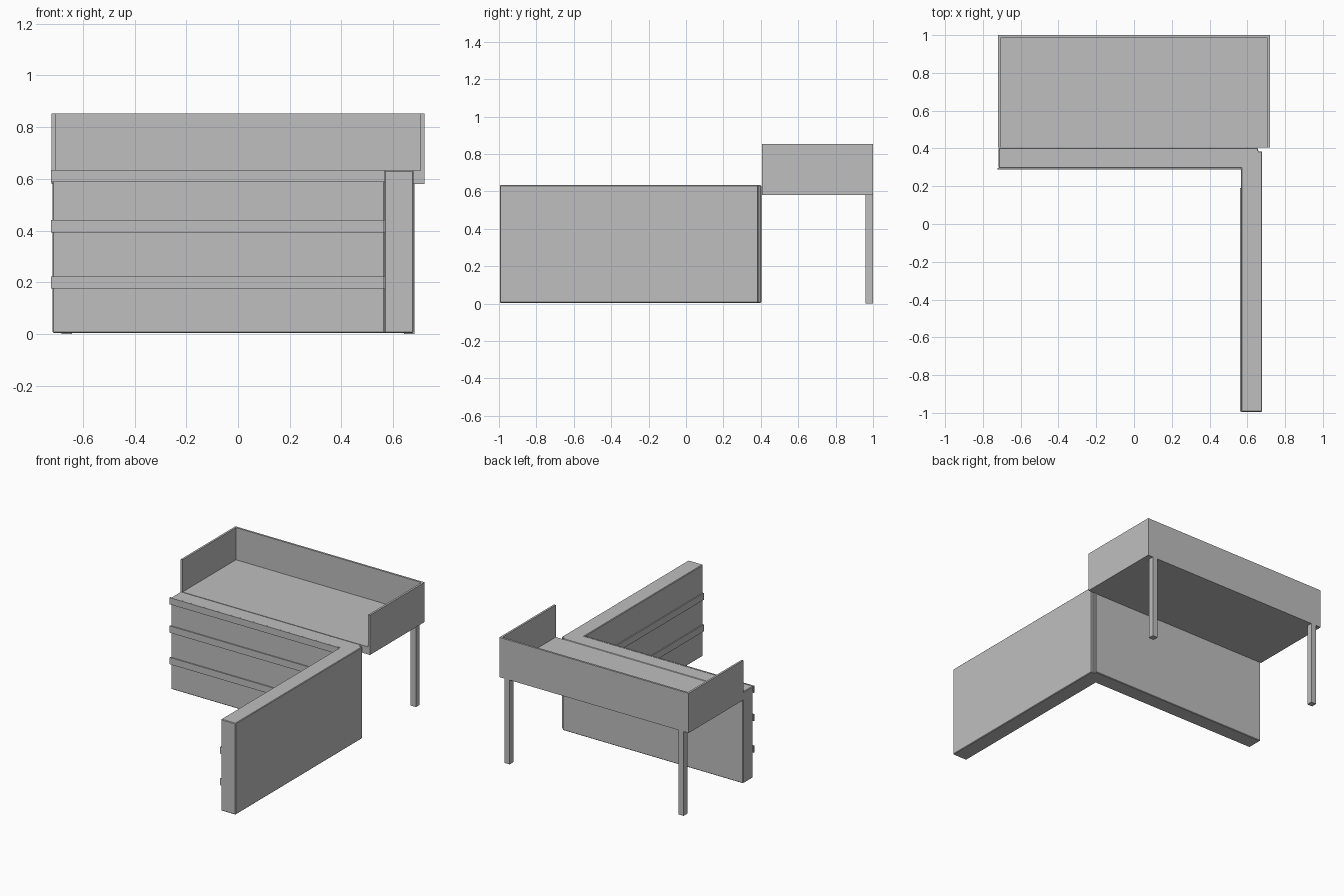
import bpy
import bmesh

if "Cube" in bpy.data.objects:
    bpy.data.objects.remove(bpy.data.objects["Cube"], do_unlink=True)

# Single plain grey finish
grey = bpy.data.materials.new("plain grey")
grey.use_nodes = True
colour = (0.52, 0.52, 0.52, 1)
grey.diffuse_color = colour
grey.node_tree.nodes["Principled BSDF"].inputs["Base Color"].default_value = colour


def prism(name, outline, z0, z1, bevel=0):
    """Extrude a plan outline between two heights."""
    bm = bmesh.new()
    base = bm.faces.new([bm.verts.new((x, y, z0)) for x, y in outline])
    top = bmesh.ops.extrude_face_region(bm, geom=[base])["geom"]
    moved = [v for v in top if isinstance(v, bmesh.types.BMVert)]
    bmesh.ops.translate(bm, vec=(0, 0, z1 - z0), verts=moved)
    bmesh.ops.recalc_face_normals(bm, faces=bm.faces)
    mesh = bpy.data.meshes.new(name)
    bm.to_mesh(mesh)
    bm.free()
    mesh.materials.append(grey)
    obj = bpy.data.objects.new(name, mesh)
    bpy.context.collection.objects.link(obj)
    if bevel:
        mod = obj.modifiers.new("edge bevel", "BEVEL")
        mod.width = bevel
        mod.segments = 1
    return obj


def box(name, x0, x1, y0, y1, z0, z1):
    return prism(name, [(x0, y0), (x1, y0), (x1, y1), (x0, y1)], z0, z1)


# L-shaped wall with a notched outer corner
prism("corner_wall", [
    (-0.717, 0.295), (0.567, 0.295), (0.567, -0.995), (0.678, -0.995),
    (0.678, 0.385), (0.657, 0.385), (0.657, 0.403), (-0.717, 0.403),
], 0.004, 0.633, bevel=0.004)

# Thin horizontal battens on the inner wall faces
for level, z in (("lower", 0.176), ("upper", 0.393)):
    box(f"front_batten_{level}", -0.722, 0.567, 0.288, 0.297, z, z + 0.047)
    box(f"side_batten_{level}", 0.56, 0.569, -0.993, 0.19, z, z + 0.047)
box("front_batten_top", -0.722, 0.567, 0.288, 0.297, 0.588, 0.634)

# Raised platform with a rim on three sides
W, FRONT, BACK, RIM = 0.72, 0.406, 1.0, 0.014
box("platform_floor", -W + RIM, W - RIM, FRONT, BACK - RIM, 0.58, 0.632)
prism("platform_rim", [
    (-W, FRONT), (-W + RIM, FRONT), (-W + RIM, BACK - RIM), (W - RIM, BACK - RIM),
    (W - RIM, FRONT), (W, FRONT), (W, BACK), (-W, BACK),
], 0.58, 0.853)

# Rear legs
for side, s in (("left", 1), ("right", -1)):
    xs = sorted((s * 0.642, s * 0.682))
    box(f"rear_leg_{side}", *xs, 0.96, BACK, 0, 0.58)
